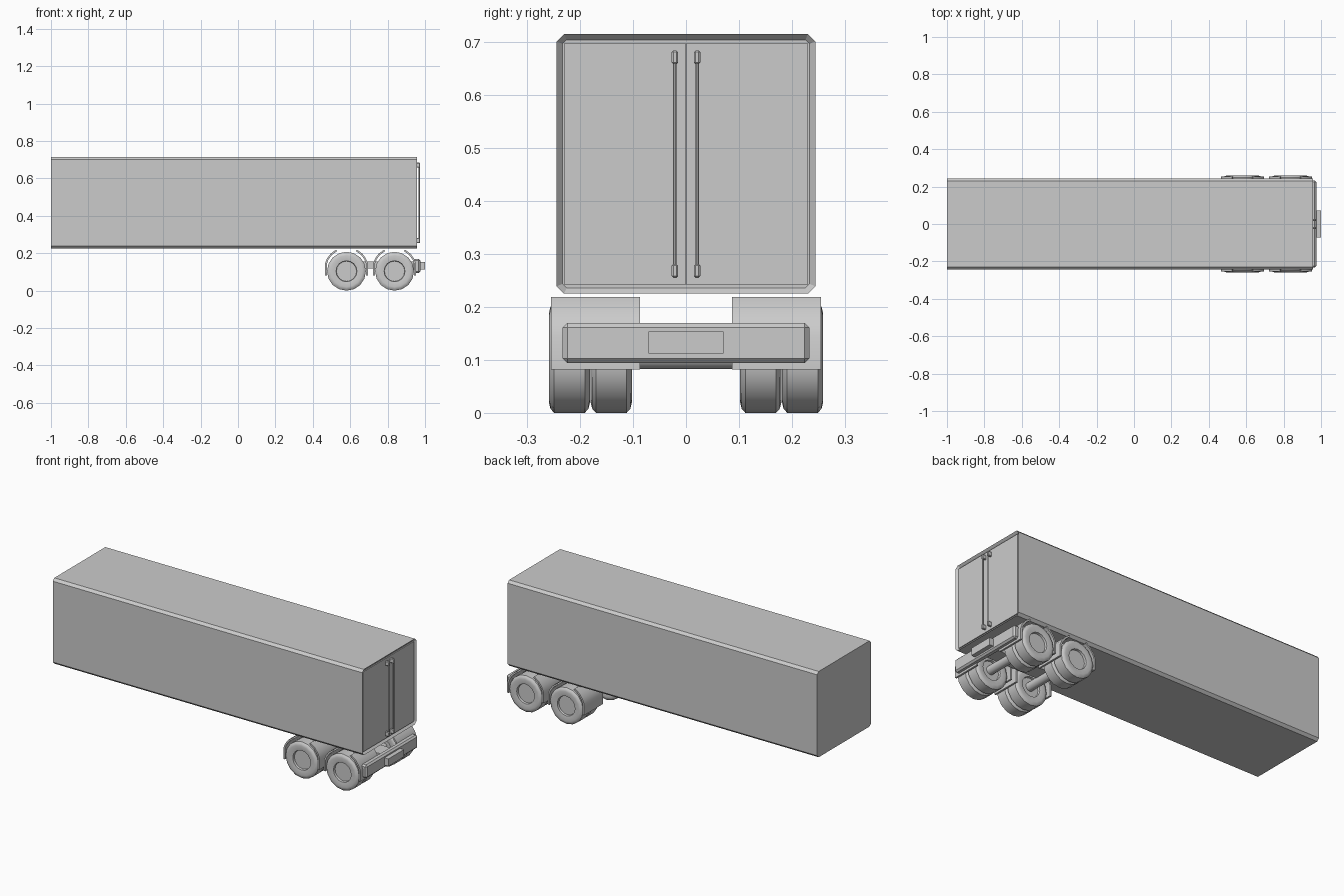
import bpy, bmesh, math
from mathutils import Vector, Matrix

if "Cube" in bpy.data.objects:
    bpy.data.objects.remove(bpy.data.objects["Cube"])


def make(name, bm, smooth=None):
    bmesh.ops.recalc_face_normals(bm, faces=bm.faces)
    me = bpy.data.meshes.new(name)
    bm.to_mesh(me)
    bm.free()
    ob = bpy.data.objects.new(name, me)
    bpy.context.collection.objects.link(ob)
    if smooth:
        bpy.ops.object.select_all(action='DESELECT')
        ob.select_set(True)
        bpy.context.view_layer.objects.active = ob
        bpy.ops.object.shade_smooth_by_angle(angle=math.radians(smooth))
    return ob


def box(name, x, y, z, bevel=0):
    bm = bmesh.new()
    size = Vector((x[1] - x[0], y[1] - y[0], z[1] - z[0]))
    mid = Vector((x[0] + x[1], y[0] + y[1], z[0] + z[1])) / 2
    bmesh.ops.create_cube(bm, size=1, matrix=Matrix.Translation(mid) @ Matrix.Diagonal((*size, 1)))
    if bevel:
        bmesh.ops.bevel(bm, geom=bm.edges[:], offset=bevel, segments=1, affect='EDGES')
    return make(name, bm)


def prism(bm, pts, vec):
    """Extrude a closed outline along vec; return the end cap."""
    face = bm.faces.new([bm.verts.new(p) for p in pts])
    ext = bmesh.ops.extrude_face_region(bm, geom=[face], use_keep_orig=True)
    new = [g for g in ext['geom'] if isinstance(g, bmesh.types.BMVert)]
    bmesh.ops.translate(bm, verts=new, vec=vec)
    return [g for g in ext['geom'] if isinstance(g, bmesh.types.BMFace)][-1]


def cylinder(name, center, radius, length, axis, sides=16):
    bm = bmesh.new()
    rot = Matrix.Rotation(math.pi / 2, 4, 'X') if axis == 'Y' else Matrix()
    bmesh.ops.create_cone(bm, cap_ends=True, segments=sides, radius1=radius, radius2=radius,
                          depth=length, matrix=Matrix.Translation(center) @ rot)
    return make(name, bm, 40)


# Cargo body: chamfered section with a recessed rear door opening
Y, Z0, Z1, C = 0.244, 0.225, 0.715, 0.014
section = [(-Y + C, Z0), (Y - C, Z0), (Y, Z0 + C), (Y, Z1 - C),
           (Y - C, Z1), (-Y + C, Z1), (-Y, Z1 - C), (-Y, Z0 + C)]
bm = bmesh.new()
prism(bm, [(-1, y, z) for y, z in section], (1.957, 0, 0))
bmesh.ops.recalc_face_normals(bm, faces=bm.faces)
rear = max(bm.faces, key=lambda f: f.calc_center_median().x)
bmesh.ops.inset_individual(bm, faces=[rear], thickness=0.012)
bmesh.ops.translate(bm, verts=rear.verts[:], vec=(-0.012, 0, 0))
make("cargo_body", bm)

# Rear doors with locking rods
for s, side in ((-1, "left"), (1, "right")):
    box("door_" + side, (0.935, 0.951), sorted((s * 0.001, s * 0.229)), (0.241, 0.698))
    cylinder("lock_rod_" + side, (0.969, s * 0.021, 0.47), 0.0035, 0.40, 'Z', 8)
    for z in (0.268, 0.671):
        box("rod_bracket_" + side, (0.945, 0.974), (s * 0.021 - 0.006, s * 0.021 + 0.006),
            (z - 0.013, z + 0.013), 0.003)

# Tyre cross-section, outside to inside: radius and offset from its middle
TYRE = [(0, 0.022), (0.054, 0.022), (0.056, 0.034), (0.084, 0.039), (0.096, 0.036), (0.104, 0.029),
        (0.104, -0.029), (0.096, -0.036), (0.084, -0.039), (0.056, -0.034), (0.054, -0.022), (0, -0.022)]


def wheel(name, cx, cy):
    bm = bmesh.new()
    vs = [bm.verts.new((r, y, 0)) for r, y in TYRE]
    es = [bm.edges.new(p) for p in zip(vs, vs[1:])]
    bmesh.ops.spin(bm, geom=vs + es, cent=(0, 0, 0), axis=(0, 1, 0), angle=2 * math.pi, steps=16)
    bmesh.ops.remove_doubles(bm, verts=bm.verts, dist=1e-5)
    bmesh.ops.translate(bm, verts=bm.verts, vec=(cx, cy, 0.104))
    make(name, bm, 40)


# Quarter mudguard outline, relative to the wheel centre
GUARD = [(-0.115, 0.082), (-0.115, 0.145), (-0.104, 0.172), (-0.085, 0.198), (-0.056, 0.219),
         (-0.050, 0.212), (-0.078, 0.191), (-0.096, 0.167), (-0.105, 0.143), (-0.105, 0.082)]

for n, cx in (("front", 0.58), ("rear", 0.837)):
    cylinder(n + "_axle", (cx, 0, 0.107), 0.024, 0.4, 'Y')
    for s in (-1, 1):
        wheel(n + "_outer_wheel", cx, s * 0.22)
        wheel(n + "_inner_wheel", cx, s * 0.141)
        for m in (-1, 1):
            bm = bmesh.new()
            prism(bm, [(cx + m * x, s * 0.087, z) for x, z in GUARD], (0, s * 0.168, 0))
            make(n + "_mudguard", bm, 35)

# Chassis beam, rear bumper and plate holder
box("chassis_beam", (0.56, 0.95), (-0.045, 0.045), (0.118, 0.156))
box("rear_bumper", (0.938, 0.975), (-0.233, 0.233), (0.094, 0.170), 0.009)
box("plate_holder", (0.97, 1.0), (-0.071, 0.071), (0.112, 0.154))
